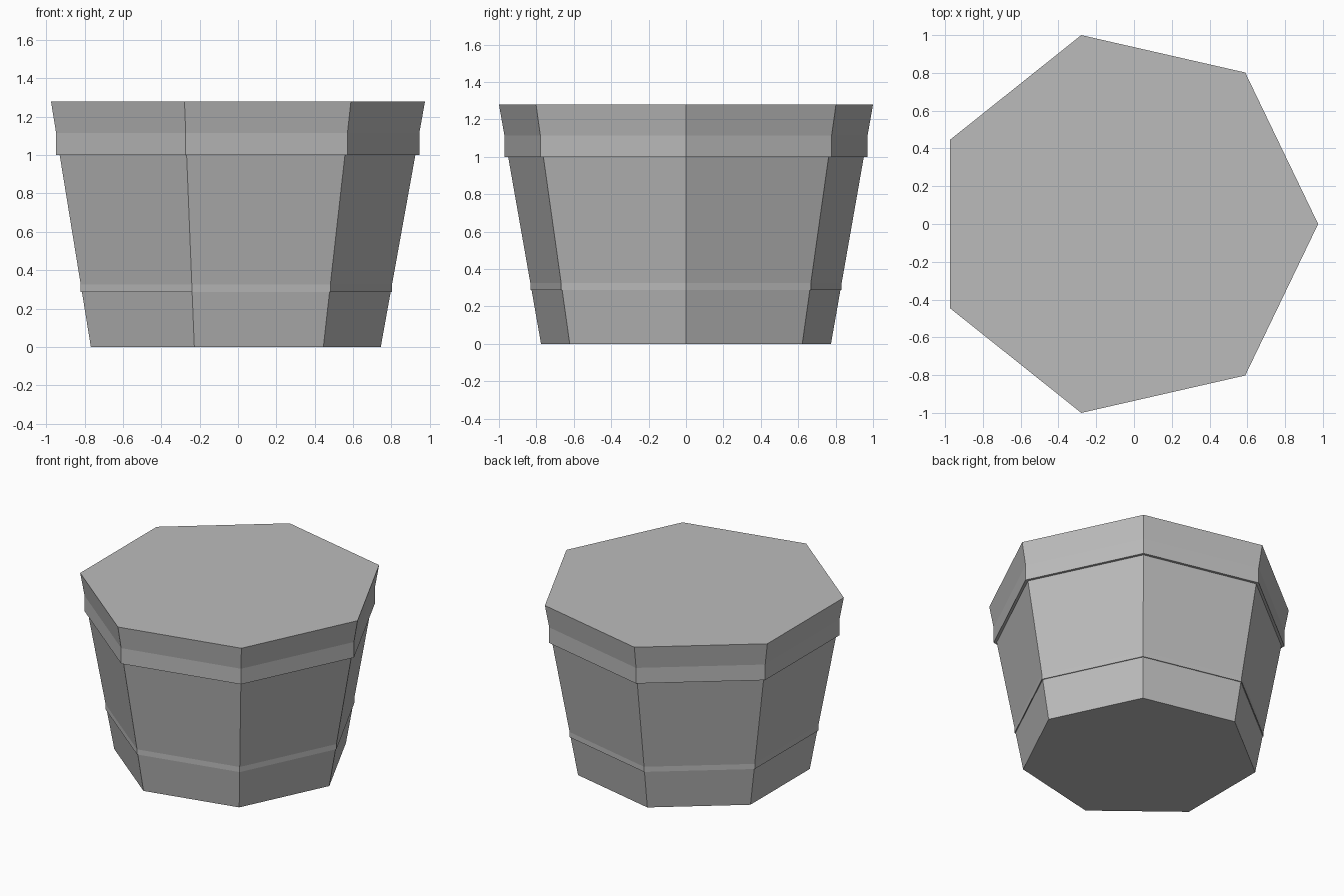
import bpy, bmesh, math

cube = bpy.data.objects.get("Cube")
if cube:
    bpy.data.objects.remove(cube)

SIDES = 7
HEIGHT = 1.28
R_BOTTOM, R_TOP = 0.795, 1.0257
CENTRE_X = -0.0508  # centres the seven-sided outline on its bounds

grey = bpy.data.materials.new("plain_grey")
grey.use_nodes = True
colour = (0.5, 0.5, 0.5, 1)
grey.diffuse_color = colour
grey.node_tree.nodes["Principled BSDF"].inputs["Base Color"].default_value = colour


def wall_radius(z):
    return R_BOTTOM + (R_TOP - R_BOTTOM) * z / HEIGHT


def loft(name, profile, closed=False):
    """Sweep a (radius, z) profile round seven sides; cap it or close it as a hoop."""
    bm = bmesh.new()
    rings = []
    for r, z in profile:
        angles = [math.tau * i / SIDES for i in range(SIDES)]
        rings.append([bm.verts.new((CENTRE_X + r * math.cos(a), r * math.sin(a), z))
                      for a in angles])
    pairs = list(zip(rings, rings[1:]))
    if closed:
        pairs.append((rings[-1], rings[0]))
    else:
        bm.faces.new(rings[0])
        bm.faces.new(rings[-1])
    for low, high in pairs:
        for i in range(SIDES):
            j = (i + 1) % SIDES
            bm.faces.new((low[i], low[j], high[j], high[i]))
    bmesh.ops.recalc_face_normals(bm, faces=bm.faces)
    mesh = bpy.data.meshes.new(name)
    bm.to_mesh(mesh)
    bm.free()
    mesh.materials.append(grey)
    obj = bpy.data.objects.new(name, mesh)
    bpy.context.collection.objects.link(obj)
    return obj


# Tapered solid tub
loft("tub_body", [(R_BOTTOM, 0), (R_TOP, HEIGHT)])

# Upright hoops that merge into the sloping wall at their top edge
for name, low, high in (("upper_hoop", 1.0, 1.115), ("lower_hoop", 0.287, 0.325)):
    outer = wall_radius(high)
    loft(name, [(wall_radius(low) - 0.01, low), (outer, low), (outer, high)], closed=True)
